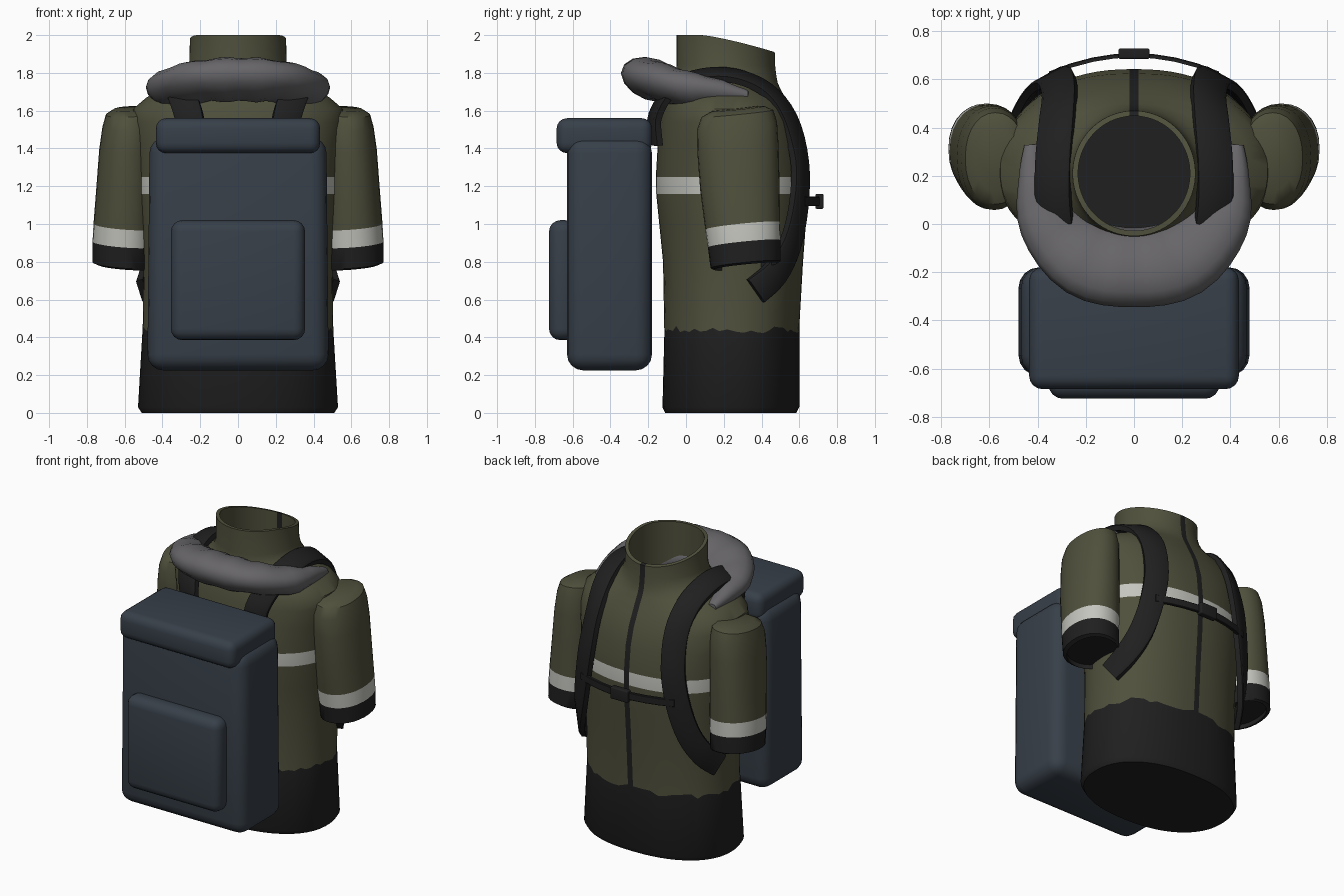
import bpy, bmesh, math, random
from mathutils import Vector

if "Cube" in bpy.data.objects:
    bpy.data.objects.remove(bpy.data.objects["Cube"])

random.seed(4)


def material(name, col):
    m = bpy.data.materials.new(name)
    m.diffuse_color = (*col, 1)
    m.use_nodes = True
    m.node_tree.nodes["Principled BSDF"].inputs["Base Color"].default_value = m.diffuse_color
    return m


OLIVE = material("olive_cloth", (0.08, 0.08, 0.046))
BLACK = material("black_fabric", (0.014, 0.014, 0.014))
WHITE = material("reflective_white", (0.56, 0.56, 0.52))
GREY = material("grey_lining", (0.135, 0.13, 0.138))
NAVY = material("slate_blue_canvas", (0.038, 0.05, 0.066))


def finish(name, bm, mats, angle=40):
    bmesh.ops.recalc_face_normals(bm, faces=bm.faces[:])
    me = bpy.data.meshes.new(name)
    bm.to_mesh(me)
    bm.free()
    ob = bpy.data.objects.new(name, me)
    bpy.context.collection.objects.link(ob)
    for m in mats:
        me.materials.append(m)
    bpy.ops.object.select_all(action='DESELECT')
    ob.select_set(True)
    bpy.context.view_layer.objects.active = ob
    bpy.ops.object.shade_smooth_by_angle(angle=math.radians(angle))
    return ob


def loft(name, rings, mats, rule=None, caps=(True, True), cap_mat=0, angle=40):
    """Skin closed rings; rule(ring, segment) gives the material index."""
    bm = bmesh.new()
    vs = [[bm.verts.new(p) for p in r] for r in rings]
    n = len(rings[0])
    for i in range(len(vs) - 1):
        for j in range(n):
            k = (j + 1) % n
            f = bm.faces.new((vs[i][j], vs[i][k], vs[i + 1][k], vs[i + 1][j]))
            f.material_index = rule(i, j) if rule else 0
    for use, r in zip(caps, (vs[0], vs[-1])):
        if use:
            bm.faces.new(r).material_index = cap_mat
    return finish(name, bm, mats, angle)


def ellipse(cx, cy, z, rx, ry, n, e=2.0, offset=0.0):
    pts = []
    for j in range(n):
        a = 2 * math.pi * (j + offset) / n
        c, s = math.cos(a), math.sin(a)
        pts.append(Vector((cx + rx * math.copysign(abs(c) ** (2 / e), c),
                           cy + ry * math.copysign(abs(s) ** (2 / e), s), z)))
    return pts


def smooth_path(pts, steps=5):
    """Catmull-Rom interpolation of tuples of any length."""
    p = [pts[0]] + list(pts) + [pts[-1]]
    out = []
    for i in range(1, len(p) - 2):
        for s in range(steps):
            t = s / steps
            out.append([0.5 * (2 * b + (c - a) * t + (2 * a - 5 * b + 4 * c - d) * t * t
                               + (3 * b - a - 3 * c + d) * t ** 3)
                        for a, b, c, d in zip(p[i - 1], p[i], p[i + 1], p[i + 2])])
    return out + [list(pts[-1])]


# Jacket body with hem, reflective stripe, zip and open collar: z, rx, y0, y1
N = 64
BODY = [(0, .51, -.11, .585), (.03, .53, -.125, .60), (.44, .505, -.115, .60),
        (.8, .50, -.122, .62), (1.0, .515, -.142, .635), (1.16, .53, -.158, .643),
        (1.25, .535, -.16, .643), (1.42, .55, -.15, .625), (1.54, .565, -.135, .59),
        (1.61, .555, -.12, .555), (1.67, .485, -.10, .525), (1.715, .40, -.08, .50),
        (1.75, .325, -.065, .485), (1.79, .275, -.053, .478), (1.84, .258, -.05, .472),
        (2.0, .255, -.05, .47), (2.0, .232, -.028, .448), (1.62, .235, -.03, .45)]
rings = []
for z, rx, y0, y1 in BODY:
    r = ellipse(0, (y0 + y1) / 2, z, rx, (y1 - y0) / 2, N, 2.25 if z < 1.7 else 2.0, 0.5)
    for p, x in ((r[N // 4 - 1], .019), (r[N // 4], -.019)):
        p.x = x
    for p in r:
        if z == .44:
            p.z += random.uniform(-.02, .02)
        if z == 2.0:
            p.z -= .09 * max(0, (p.y - .08) / .39) ** 1.3
    rings.append(r)


def body_rule(i, j):
    if i < 2 or j == N // 4 - 1:
        return 1
    return 2 if i == 5 else 0


loft("jacket_body", rings, [OLIVE, BLACK, WHITE], body_rule, (True, False), 1)

# Sleeves with reflective band and dark cuff: z, cx, cy, rx, ry
SLEEVE = [(.775, .60, .315, .145, .17), (.785, .612, .315, .158, .185),
          (.895, .61, .308, .16, .192), (.99, .605, .30, .16, .198),
          (1.2, .597, .285, .153, .21), (1.4, .588, .275, .147, .215),
          (1.52, .58, .27, .138, .212), (1.585, .575, .272, .125, .19),
          (1.61, .57, .275, .09, .14)]
for side, s in (("left", -1), ("right", 1)):
    rings = []
    for z, cx, cy, rx, ry in SLEEVE:
        r = ellipse(cx, cy, z, rx, ry, 28, 2.15)
        for p in r:
            p.z += .1 * (p.y - cy) + (.08 * (p.x - cx) if z < 1.1 else -.05 * (p.x - cx))
            p.x *= s
        rings.append(r)
    loft("sleeve_" + side, rings, [OLIVE, BLACK, WHITE],
         lambda i, j: 1 if i < 2 else 2 if i == 2 else 0, (False, True))
    # dark inside of the cuff
    loft("cuff_lining_" + side, [rings[0], [p + Vector((0, 0, .03)) for p in rings[0]]],
         [BLACK], caps=(False, True))

# Folded hood lying around the back of the neck: x, y, z, width, height
half = [(.42, .33, 1.675, .035, .03), (.405, .2, 1.695, .075, .062),
        (.35, .02, 1.712, .135, .095), (.2, -.14, 1.755, .165, .105)]
hood = smooth_path(half + [(0, -.18, 1.765, .165, .112)]
                   + [(-x, y, z, w, h) for x, y, z, w, h in half[::-1]], 4)
rings = []
for i, (x, y, z, w, h) in enumerate(hood):
    a, b = hood[max(i - 1, 0)], hood[min(i + 1, len(hood) - 1)]
    out = Vector((b[1] - a[1], a[0] - b[0], 0)).normalized()
    if out.dot(Vector((x, y - .2, 0))) < 0:
        out = -out
    wave = 1 + .05 * math.sin(i * 1.9)
    ring = []
    for k in range(14):
        t = 2 * math.pi * k / 14
        u, v = math.cos(t), math.sin(t)
        ring.append(Vector((x, y, z)) + out * w * u
                    + Vector((0, 0, h * wave * v + .2 * w * u)))
    rings.append(ring)
loft("folded_hood", rings, [GREY], angle=60)


def ribbon(name, path, normal, width, thick, mat):
    """Flat strap swept along a path, lying square to normal(p)."""
    pts = [Vector(p) for p in path]
    rings = []
    for i, p in enumerate(pts):
        t = (pts[min(i + 1, len(pts) - 1)] - pts[max(i - 1, 0)]).normalized()
        n = normal(p)
        n = (n - t * n.dot(t)).normalized()
        b = t.cross(n)
        rings.append([p + b * u * width / 2 + n * v * thick / 2
                      for u, v in ((-1, -1), (1, -1), (1, .6), (.85, 1), (-.85, 1), (-1, .6))])
    return loft(name, rings, [mat])


# Shoulder straps hugging the jacket
STRAP = [(.24, -.165, 1.42), (.26, -.165, 1.57), (.31, -.07, 1.72), (.335, .08, 1.785),
         (.335, .26, 1.785), (.32, .43, 1.71), (.31, .545, 1.56), (.325, .605, 1.33),
         (.36, .60, 1.1), (.41, .555, .89), (.465, .475, .74), (.505, .37, .645)]
for side, s in (("left", -1), ("right", 1)):
    path = smooth_path([(s * x, y, z) for x, y, z in STRAP], 4)
    ribbon("shoulder_strap_" + side, path,
           lambda p: Vector((p.x / .28, (p.y - .24) / .16, max(0, p.z - 1.45) / .09)),
           .15, .04, BLACK)

# Chest strap and buckle
ribbon("chest_strap", [(x / 10, .70 - .62 * (x / 10) ** 2, 1.12)
                       for x in (-3.5, -2.6, -1.7, -.8, 0, .8, 1.7, 2.6, 3.5)],
       lambda p: Vector((p.x, 1, 0)), .05, .018, BLACK)


def rounded_box(name, lo, hi, bevel, mat, shape=None):
    bm = bmesh.new()
    bmesh.ops.create_cube(bm, size=1)
    lo, hi = Vector(lo), Vector(hi)
    for v in bm.verts:
        v.co = Vector([(a + b) / 2 + c * (b - a) for a, b, c in zip(lo, hi, v.co)])
        if shape:
            shape(v.co)
    bmesh.ops.bevel(bm, geom=bm.edges[:], offset=bevel, segments=4, profile=.5,
                    affect='EDGES', clamp_overlap=True)
    return finish(name, bm, [mat], 50)


rounded_box("chest_buckle", (-.065, .685, 1.08), (.065, .728, 1.16), .008, BLACK)


# Backpack: main bag, lid and front pocket
def narrow_top(co):
    if co.z > 1:
        co.x *= .975


rounded_box("backpack_body", (-.48, -.63, .225), (.48, -.18, 1.46), .085, NAVY, narrow_top)
rounded_box("backpack_lid", (-.435, -.685, 1.375), (.435, -.18, 1.56), .055, NAVY)
rounded_box("backpack_pocket", (-.355, -.725, .385), (.355, -.58, 1.02), .06, NAVY)
